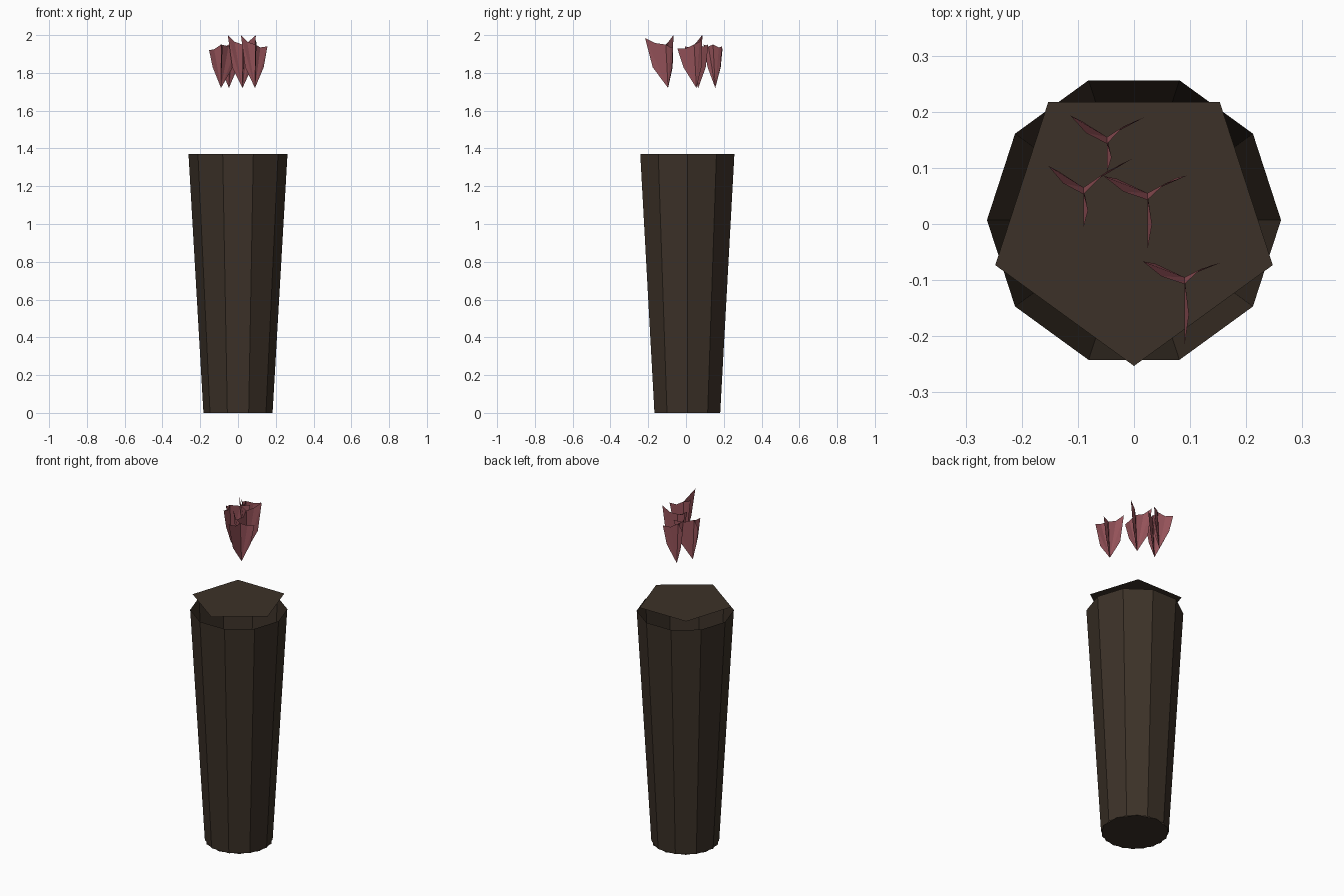
import bpy, bmesh
from math import sin, cos, radians, pi

if "Cube" in bpy.data.objects:
    bpy.data.objects.remove(bpy.data.objects["Cube"])

CY = 0.007  # planter axis offset in y


def material(name, rgb):
    m = bpy.data.materials.new(name)
    m.diffuse_color = (*rgb, 1)
    m.use_nodes = True
    m.node_tree.nodes["Principled BSDF"].inputs["Base Color"].default_value = m.diffuse_color
    return m


brown = material("dark_brown", (0.045, 0.031, 0.021))
rose = material("dusty_rose", (0.30, 0.085, 0.10))


def finish(bm, name, mat):
    me = bpy.data.meshes.new(name)
    bm.to_mesh(me)
    bm.free()
    me.materials.append(mat)
    ob = bpy.data.objects.new(name, me)
    bpy.context.collection.objects.link(ob)
    return ob


def ring(bm, n, r, z, start=0.0):
    return [bm.verts.new((r * cos(start + 2 * pi * i / n),
                          CY + r * sin(start + 2 * pi * i / n), z)) for i in range(n)]


def disc(name, n, r, z, start, up=True):
    bm = bmesh.new()
    vs = ring(bm, n, r, z, start)
    bm.faces.new(vs if up else vs[::-1])
    return finish(bm, name, brown)


# Tapered ten-sided planter wall, open at the top
bm = bmesh.new()
low, high = ring(bm, 10, 0.183, 0), ring(bm, 10, 0.262, 1.37)
for i in range(10):
    j = (i + 1) % 10
    bm.faces.new((low[i], low[j], high[j], high[i]))
finish(bm, "planter_wall", brown)

# Base plate and five-sided soil sheet just above the rim
disc("planter_base", 10, 0.184, 0.0, radians(18), up=False)
disc("soil", 5, 0.26, 1.425, radians(-90))


# Flower: three thin petals fanned around a spine
def flower(name, x, y, petals, lean=-0.012):
    bm = bmesh.new()
    for ang, length, tip in petals:
        a = radians(ang)

        def point(f, z, bow=0.0):
            d = lean * (z - 1.72) / 0.23
            return bm.verts.new((x + f * length * cos(a) - bow * sin(a),
                                 y + d + f * length * sin(a) + bow * cos(a), z))

        base = point(0, 1.72)
        side = point(0.7, 1.83)
        outer = point(1, tip)
        crest = point(0.5, (tip + 1.95) / 2 - 0.01, 0.008)
        inner = point(0, 1.95)
        bm.faces.new((base, crest, inner))
        bm.faces.new((base, outer, crest))
        bm.faces.new((base, side, outer))
    finish(bm, name, rose)


flower("flower_back", -0.048, 0.155,
       [(35, 0.082, 1.94), (143, 0.082, 1.93), (270, 0.05, 1.95)])
flower("flower_left", -0.09, 0.065,
       [(36, 0.11, 1.95), (142, 0.08, 1.92), (270, 0.06, 1.94)])
flower("flower_middle", 0.024, 0.055,
       [(33, 0.085, 2.0), (150, 0.09, 2.0), (270, 0.09, 1.93)])
flower("flower_front", 0.09, -0.095,
       [(30, 0.076, 1.94), (150, 0.086, 2.0), (270, 0.108, 1.985)])
